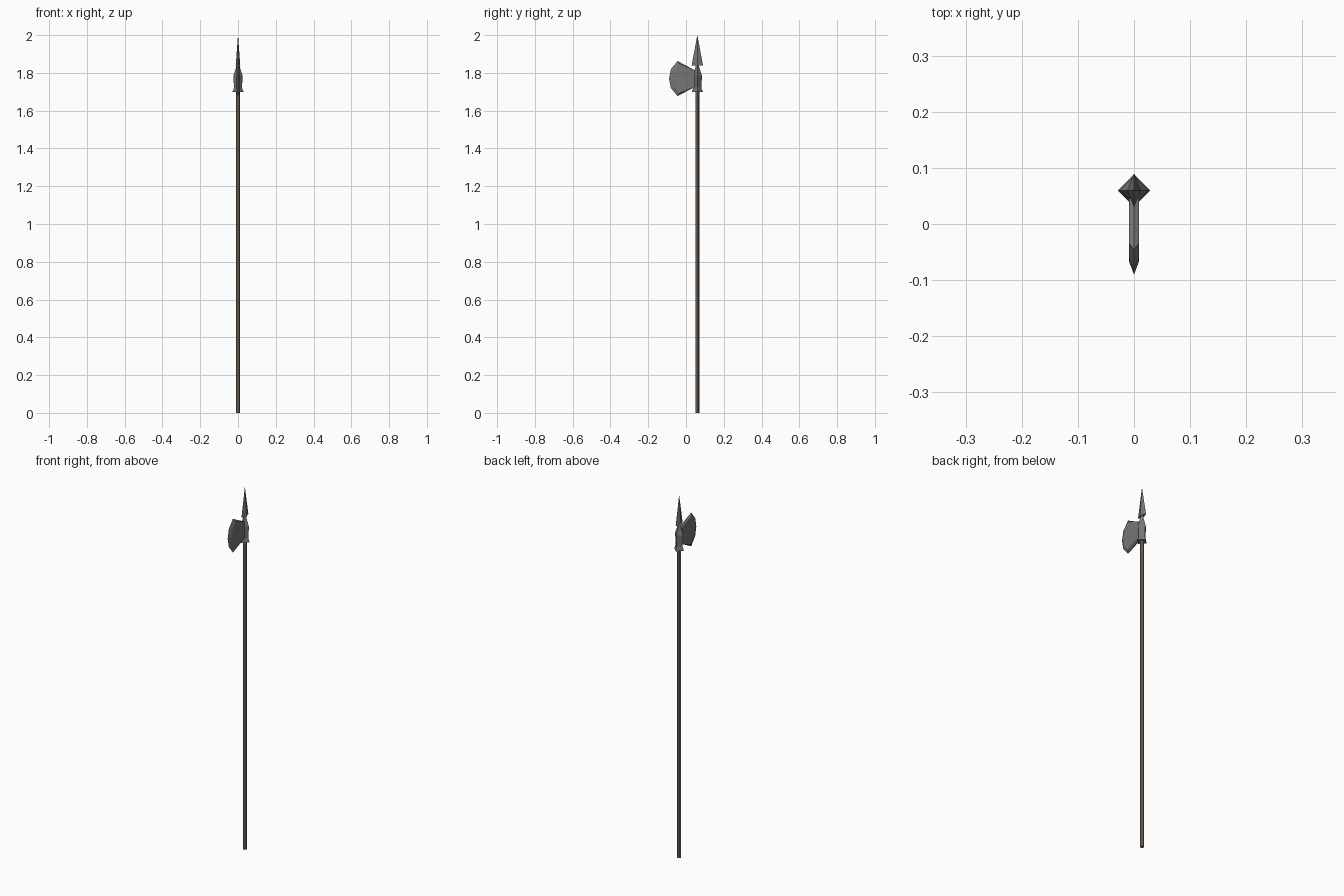
import bpy, bmesh
from math import cos, sin, pi

if "Cube" in bpy.data.objects:
    bpy.data.objects.remove(bpy.data.objects["Cube"])

AXIS_Y = 0.06  # shaft axis is behind the centre because the blade points forward


def material(name, color):
    m = bpy.data.materials.new(name)
    m.diffuse_color = color
    m.use_nodes = True
    m.node_tree.nodes["Principled BSDF"].inputs["Base Color"].default_value = m.diffuse_color
    return m


wood = material("wood", (0.24, 0.17, 0.12, 1))
steel = material("steel", (0.18, 0.18, 0.18, 1))


def finish(name, bm, mat):
    bmesh.ops.remove_doubles(bm, verts=bm.verts, dist=1e-6)
    bmesh.ops.recalc_face_normals(bm, faces=bm.faces)
    me = bpy.data.meshes.new(name)
    bm.to_mesh(me)
    bm.free()
    me.materials.append(mat)
    ob = bpy.data.objects.new(name, me)
    bpy.context.collection.objects.link(ob)
    return ob


def stacked_rings(name, profile, sides, mat):
    """Loft rings given as (z, x radius, y radius) around the shaft axis."""
    bm = bmesh.new()
    rings = []
    for z, rx, ry in profile:
        rings.append([bm.verts.new((rx * cos(2 * pi * i / sides),
                                    AXIS_Y + ry * sin(2 * pi * i / sides), z))
                      for i in range(sides)])
    for a, b in zip(rings, rings[1:]):
        for i in range(sides):
            j = (i + 1) % sides
            bm.faces.new((a[i], a[j], b[j], b[i]))
    bm.faces.new(rings[0][::-1])
    bm.faces.new(rings[-1])
    return finish(name, bm, mat)


# Wooden pole
stacked_rings("shaft", [(0, 0.0105, 0.0105), (1.72, 0.0105, 0.0105)], 8, wood)

# Square socket with flared foot, shoulder and thin neck
socket = [(1.70, 0.029), (1.722, 0.021), (1.785, 0.025), (1.825, 0.011), (1.845, 0.008)]
stacked_rings("socket", [(z, r, r) for z, r in socket], 4, steel)

# Flattened diamond spear point
stacked_rings("spear_point", [(1.84, 0.012, 0.03), (2.0, 0.0002, 0.0002)], 4, steel)

# Axe blade: thick plate on each side narrowing to a sharp curved edge
ZC = 1.77
edge = [(-0.045, 0.093), (-0.08, 0.05), (-0.09, 0.0), (-0.08, -0.05), (-0.045, -0.093)]
plate = [(-0.035, 0.078), (-0.06, 0.042), (-0.068, 0.0), (-0.06, -0.042), (-0.035, -0.078)]
root = [(0.045, 0.045), (0.045, -0.045)]
bm = bmesh.new()
tip = [bm.verts.new((0, y, ZC + z)) for y, z in edge]
back = [bm.verts.new((0, y, ZC + z)) for y, z in root]
for s in (-1, 1):
    p = [bm.verts.new((s * 0.0085, y, ZC + z)) for y, z in plate]
    r = [bm.verts.new((s * 0.0085, y, ZC + z)) for y, z in root]
    bm.faces.new(p + r[::-1])
    for i in range(4):
        bm.faces.new((p[i], p[i + 1], tip[i + 1], tip[i]))
    for k, e in ((0, 0), (-1, 1)):
        bm.faces.new((p[k], tip[k], back[e], r[e]))
    bm.faces.new((r[0], r[1], back[1], back[0]))
finish("axe_blade", bm, steel)
